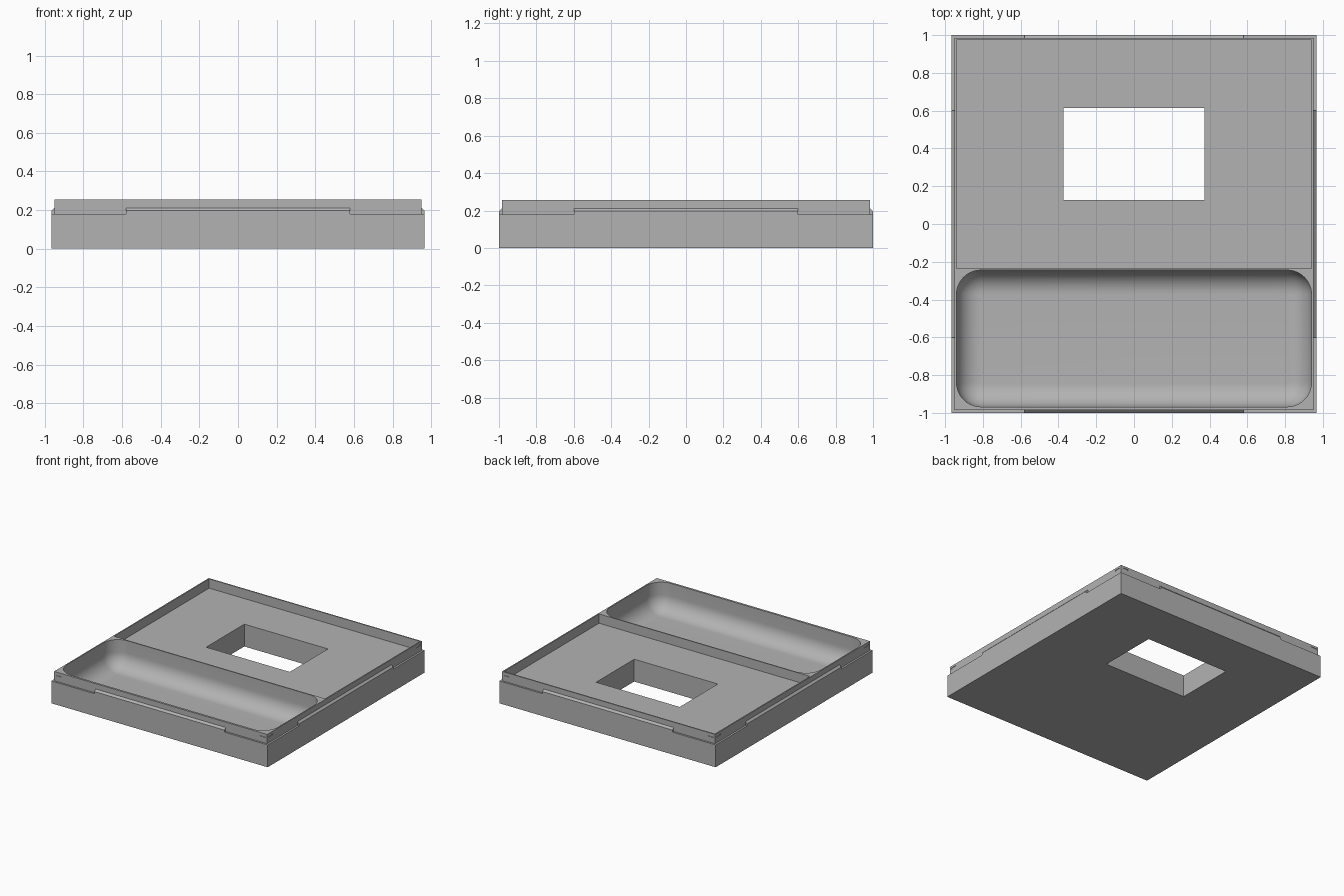
import bpy, bmesh, math
from mathutils import Matrix

if "Cube" in bpy.data.objects:
    bpy.data.objects.remove(bpy.data.objects["Cube"])

HX, HY = 0.965, 1.0            # half width and half depth of the base
STEP = 0.015                   # inset of the upper rim
LEDGE, TOP = 0.18, 0.255       # ledge height and overall height

grey = bpy.data.materials.new("plain grey")
grey.use_nodes = True
COLOUR = (0.45, 0.45, 0.45, 1)
grey.diffuse_color = COLOUR
grey.node_tree.nodes["Principled BSDF"].inputs["Base Color"].default_value = COLOUR


def finish(name, bm):
    bmesh.ops.recalc_face_normals(bm, faces=bm.faces)
    mesh = bpy.data.meshes.new(name)
    bm.to_mesh(mesh)
    bm.free()
    mesh.materials.append(grey)
    obj = bpy.data.objects.new(name, mesh)
    bpy.context.collection.objects.link(obj)
    return obj


def add_box(bm, x0, x1, y0, y1, z0, z1):
    size = Matrix.Diagonal((x1 - x0, y1 - y0, z1 - z0, 1))
    place = Matrix.Translation(((x0 + x1) / 2, (y0 + y1) / 2, (z0 + z1) / 2))
    bmesh.ops.create_cube(bm, size=1, matrix=place @ size)


def box(name, *limits):
    bm = bmesh.new()
    add_box(bm, *limits)
    return finish(name, bm)


def loft(bm, rings):
    """Skin a stack of equal-length point rings and cap both ends."""
    rows = [[bm.verts.new(p) for p in ring] for ring in rings]
    n = len(rows[0])
    for low, high in zip(rows, rows[1:]):
        for i in range(n):
            j = (i + 1) % n
            bm.faces.new((low[i], low[j], high[j], high[i]))
    bm.faces.new(rows[0])
    bm.faces.new(rows[-1])


def rounded_ring(hx, y0, y1, r, z, steps=10):
    points = []
    corners = ((hx - r, y1 - r), (r - hx, y1 - r), (r - hx, y0 + r), (hx - r, y0 + r))
    for k, (cx, cy) in enumerate(corners):
        for s in range(steps + 1):
            a = (k + s / steps) * math.pi / 2
            points.append((cx + r * math.cos(a), cy + r * math.sin(a), z))
    return points


def apply_boolean(target, tool, operation):
    mod = target.modifiers.new(tool.name, 'BOOLEAN')
    mod.operation, mod.object, mod.solver = operation, tool, 'EXACT'
    tool.hide_render = True
    bpy.ops.object.select_all(action='DESELECT')
    bpy.context.view_layer.objects.active = target
    target.select_set(True)
    bpy.ops.object.modifier_apply(modifier=mod.name)
    bpy.data.objects.remove(tool)


# Base block with the narrower rim on top
tray = box("tray", -HX, HX, -HY, HY, 0, LEDGE)
rim = box("rim", STEP - HX, HX - STEP, STEP - HY, HY - STEP, LEDGE - 0.05, TOP)
apply_boolean(tray, rim, 'UNION')

# Shallow rear compartment and the rectangular opening through its floor
apply_boolean(tray, box("rear_cutter", -0.94, 0.94, -0.235, 0.975, LEDGE, 0.4), 'DIFFERENCE')
apply_boolean(tray, box("opening_cutter", -0.373, 0.373, 0.127, 0.613, -0.1, 0.3), 'DIFFERENCE')

# Deep front pocket with a rounded outline and a filleted floor
FLOOR, FILLET, CORNER = 0.03, 0.125, 0.13
rings = []
for s in range(13):
    a = s / 12 * math.pi / 2
    inset = FILLET * (1 - math.sin(a))
    z = FLOOR + FILLET * (1 - math.cos(a))
    rings.append(rounded_ring(0.94 - inset, inset - 0.968, -0.244 - inset, CORNER - inset, z))
rings.append(rounded_ring(0.94, -0.968, -0.244, CORNER, 0.3))
bm = bmesh.new()
loft(bm, rings)
apply_boolean(tray, finish("pocket_cutter", bm), 'DIFFERENCE')

# Tiny shallow slots near the ends of every rim wall
bm = bmesh.new()
D = 0.004
for sx in (-1, 1):
    for sy in (-1, 1):
        x, y = sx * (HX - STEP), sy * (HY - STEP)
        ex, ey = sx * 0.91, sy * 0.945
        add_box(bm, ex - 0.025, ex + 0.025, y - D, y + D, 0.226, 0.238)
        add_box(bm, x - D, x + D, ey - 0.025, ey + 0.025, 0.226, 0.238)
apply_boolean(tray, finish("slot_cutter", bm), 'DIFFERENCE')

bpy.ops.object.select_all(action='DESELECT')
tray.select_set(True)
bpy.context.view_layer.objects.active = tray
bpy.ops.object.shade_smooth_by_angle(angle=math.radians(30))

# Raised tab with a chamfered top along the middle of each side
sides = (("front", HY, 0.58, 0), ("right", HX, 0.6, -90),
         ("back", HY, 0.58, 180), ("left", HX, 0.6, 90))
for side, out, half, turn in sides:
    profile = ((out, LEDGE), (out, 0.197), (out - STEP, 0.212), (out - STEP, LEDGE))
    bm = bmesh.new()
    loft(bm, [[(x, -d, z) for d, z in profile] for x in (-half, half)])
    bmesh.ops.rotate(bm, verts=bm.verts, matrix=Matrix.Rotation(math.radians(turn), 3, 'Z'))
    finish(side + "_tab", bm)
